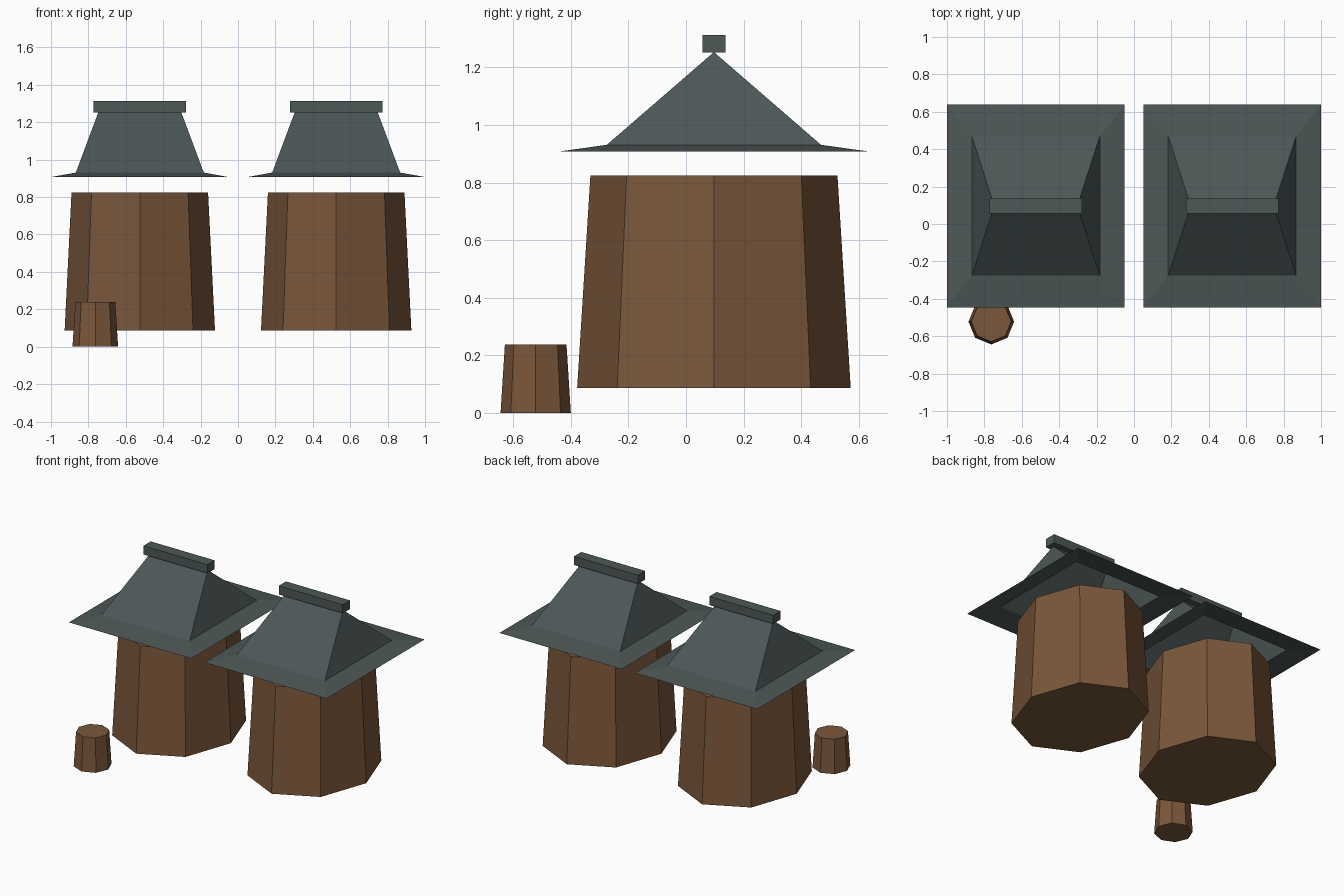
import bpy, bmesh, math

if "Cube" in bpy.data.objects:
    bpy.data.objects.remove(bpy.data.objects["Cube"])


def material(name, rgb):
    m = bpy.data.materials.new(name)
    m.diffuse_color = (*rgb, 1.0)
    m.use_nodes = True
    m.node_tree.nodes["Principled BSDF"].inputs["Base Color"].default_value = m.diffuse_color
    return m


WOOD = material("brown wood", (0.195, 0.095, 0.043))
SLATE = material("dark slate", (0.074, 0.096, 0.095))


def finish(name, bm, mat):
    me = bpy.data.meshes.new(name)
    bm.to_mesh(me)
    bm.free()
    me.materials.append(mat)
    ob = bpy.data.objects.new(name, me)
    bpy.context.collection.objects.link(ob)
    return ob


def loft(rings, caps):
    """Join equal-length vertex rings, listed bottom to top, counterclockwise."""
    bm = bmesh.new()
    vs = [[bm.verts.new(p) for p in r] for r in rings]
    n = len(rings[0])
    for a, b in zip(vs, vs[1:]):
        for i in range(n):
            j = (i + 1) % n
            bm.faces.new((a[i], a[j], b[j], b[i]))
    if caps:
        bm.faces.new(vs[0][::-1])
        bm.faces.new(vs[-1])
    return bm


def octagon(cx, cy, z, rx, ry):
    return [(cx + rx * math.cos(i * math.pi / 4),
             cy + ry * math.sin(i * math.pi / 4), z) for i in range(8)]


def rectangle(cx, cy, z, hx, hy):
    return [(cx + sx * hx, cy + sy * hy, z)
            for sx, sy in ((-1, -1), (1, -1), (1, 1), (-1, 1))]


CY = 0.097
for side, cx in (("left", -0.525), ("right", 0.525)):
    # tapered eight-sided hut body
    finish(side + "_body", loft([octagon(cx, CY, 0.087, 0.402, 0.475),
                                 octagon(cx, CY, 0.825, 0.365, 0.429)], True), WOOD)
    # open-bottomed hip roof with flared eaves, closing to a ridge line
    roof = loft([rectangle(cx, CY, 0.907, 0.475, 0.543),
                 rectangle(cx, CY, 0.931, 0.342, 0.372),
                 rectangle(cx, CY, 1.253, 0.222, 0.0)], False)
    bmesh.ops.remove_doubles(roof, verts=roof.verts[:], dist=0.0001)
    finish(side + "_roof", roof, SLATE)
    # ridge beam
    finish(side + "_ridge_beam", loft([rectangle(cx, CY, 1.252, 0.248, 0.04),
                                       rectangle(cx, CY, 1.313, 0.248, 0.04)], True), SLATE)

# small stump in front of the left hut
finish("stump", loft([octagon(-0.763, -0.522, 0.0, 0.122, 0.122),
                      octagon(-0.763, -0.522, 0.238, 0.107, 0.107)], True), WOOD)
